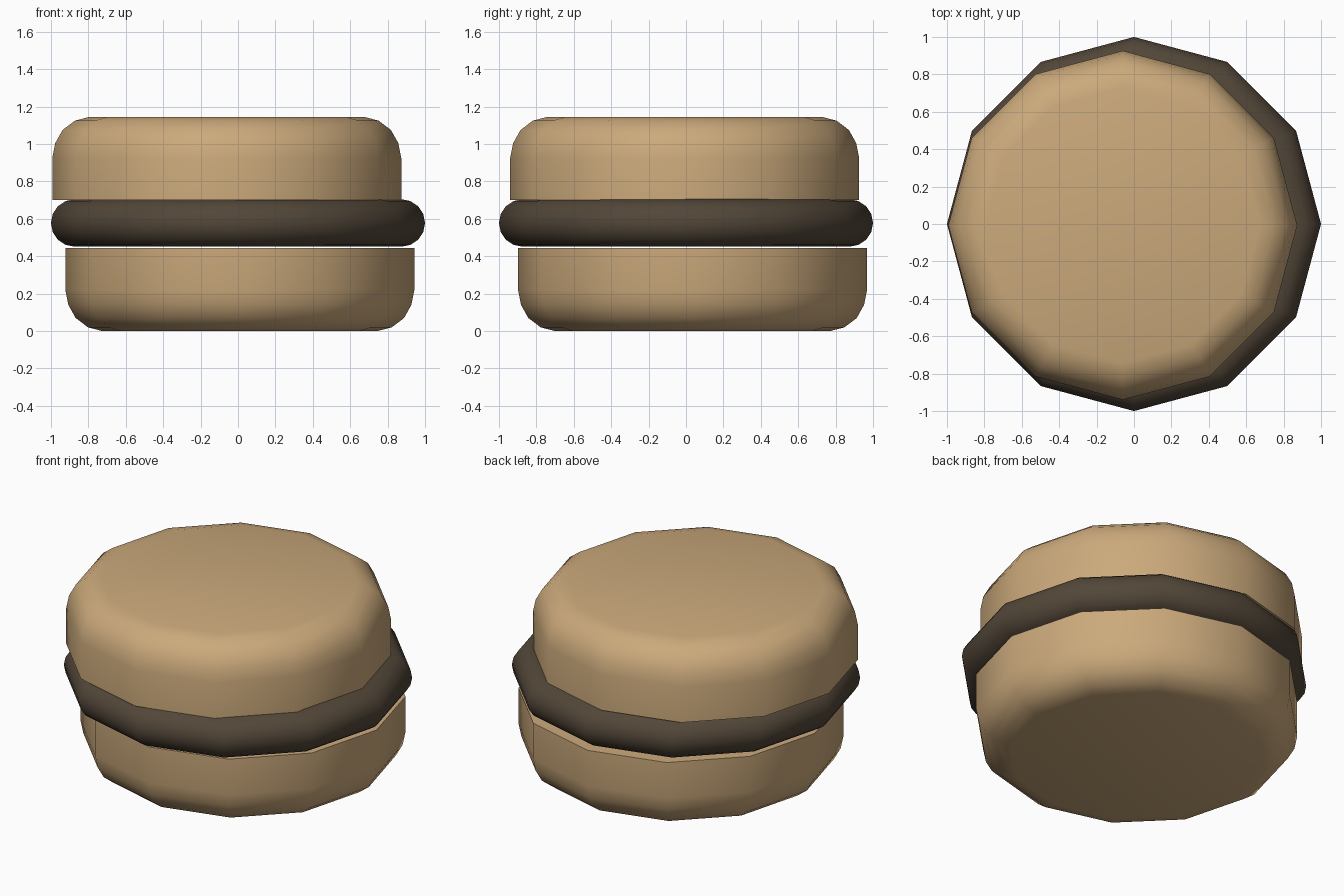
import bpy, math

if "Cube" in bpy.data.objects:
    bpy.data.objects.remove(bpy.data.objects["Cube"])

SIDES = 12


def material(name, color):
    m = bpy.data.materials.new(name)
    m.diffuse_color = color
    return m


def lathe(name, profile, centre, mat):
    """Revolve (radius, z) points, bottom to top, into a capped 12-sided solid."""
    verts, faces = [], []
    for r, z in profile:
        for i in range(SIDES):
            a = 2 * math.pi * i / SIDES
            verts.append((r * math.cos(a), r * math.sin(a), z))
    for k in range(len(profile) - 1):
        for i in range(SIDES):
            j = (i + 1) % SIDES
            b, t = k * SIDES, (k + 1) * SIDES
            faces.append((b + i, b + j, t + j, t + i))
    faces.append(tuple(reversed(range(SIDES))))
    faces.append(tuple(range(len(verts) - SIDES, len(verts))))
    mesh = bpy.data.meshes.new(name)
    mesh.from_pydata(verts, [], faces)
    mesh.materials.append(mat)
    ob = bpy.data.objects.new(name, mesh)
    ob.location = (centre[0], centre[1], 0)
    bpy.context.collection.objects.link(ob)
    bpy.ops.object.select_all(action='DESELECT')
    ob.select_set(True)
    bpy.context.view_layer.objects.active = ob
    bpy.ops.object.shade_smooth_by_angle(angle=math.radians(45))
    return ob


bread = material("bread", (0.63, 0.43, 0.22, 1))
meat = material("meat", (0.085, 0.062, 0.04, 1))
bread.diffuse_color = (0.60, 0.40, 0.20, 1)

# Bun half: straight wall, then rounded shoulder (heights above the cut face)
bun = [(0.933, 0), (0.933, 0.225), (0.917, 0.305), (0.878, 0.375),
       (0.812, 0.425), (0.735, 0.445)]

# Upper and lower buns, slightly off centre
lathe("top_bun", [(r, 0.70 + h) for r, h in bun], (-0.06, -0.007), bread)
lathe("bottom_bun", [(r, 0.448 - h) for r, h in reversed(bun)],
      (0.01, 0.035), bread).location.z = -0.003

# Patty with a round edge
R = 0.127
patty = [(1 - R + R * math.cos(a), 0.578 + R * math.sin(a))
         for a in (math.radians(-90 + 22.5 * i) for i in range(9))]
lathe("patty", patty, (0, 0), meat)

for m in bpy.data.materials:
    if m.users and not m.is_grease_pencil:
        m.use_nodes = True
        m.node_tree.nodes["Principled BSDF"].inputs["Base Color"].default_value = m.diffuse_color
